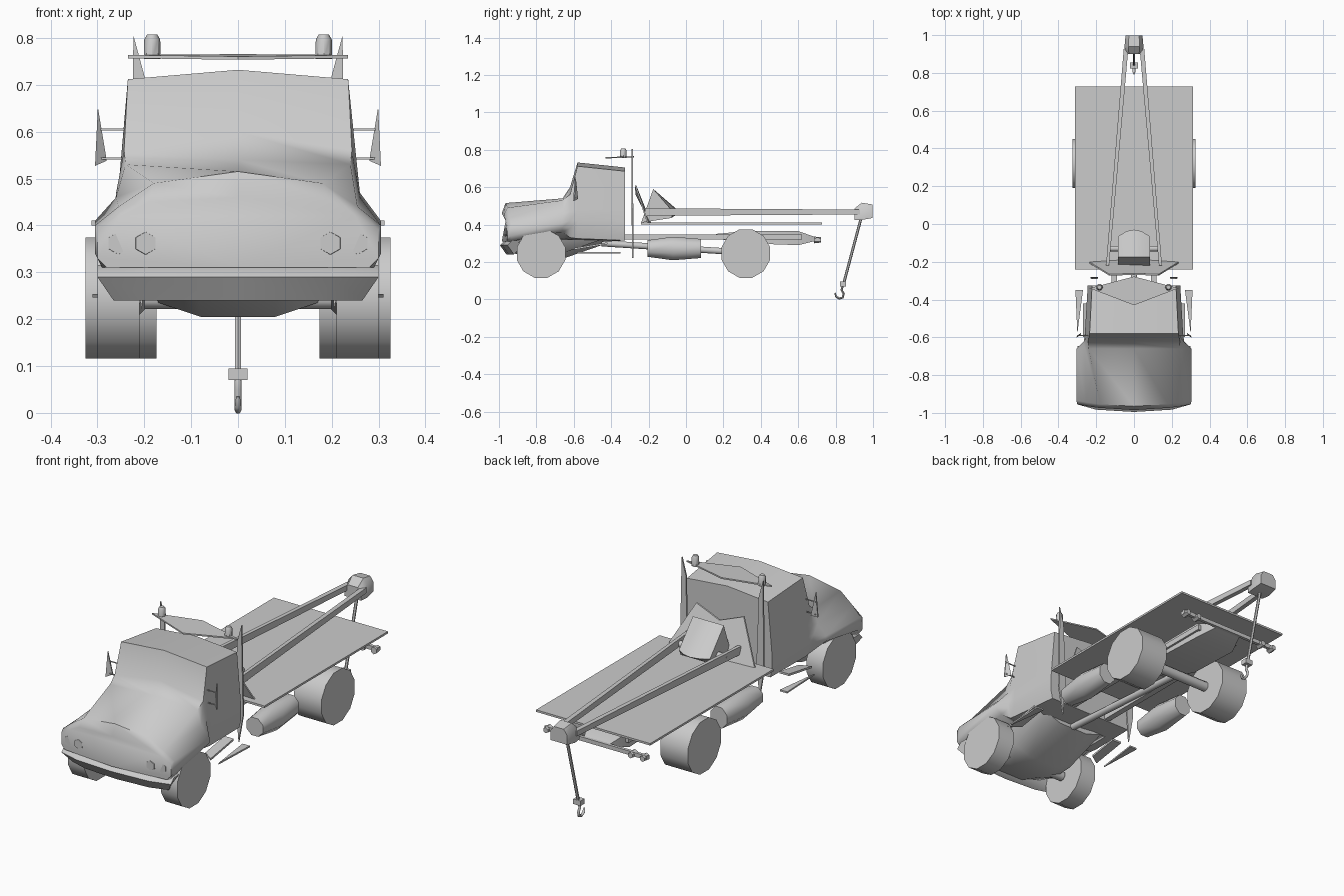
import bpy, bmesh, math
from mathutils import Vector

cube = bpy.data.objects.get("Cube")
if cube:
    bpy.data.objects.remove(cube, do_unlink=True)

grey = bpy.data.materials.new("plain_grey")
grey.use_nodes = True
grey.diffuse_color = (0.6, 0.6, 0.6, 1)
grey.node_tree.nodes["Principled BSDF"].inputs["Base Color"].default_value = (0.6, 0.6, 0.6, 1)


def finish(name, bm, angle=40):
    bmesh.ops.remove_doubles(bm, verts=bm.verts, dist=0.0005)
    bmesh.ops.recalc_face_normals(bm, faces=bm.faces)
    me = bpy.data.meshes.new(name)
    bm.to_mesh(me)
    bm.free()
    ob = bpy.data.objects.new(name, me)
    bpy.context.collection.objects.link(ob)
    me.materials.append(grey)
    bpy.ops.object.select_all(action='DESELECT')
    ob.select_set(True)
    bpy.context.view_layer.objects.active = ob
    bpy.ops.object.shade_smooth_by_angle(angle=math.radians(angle))
    return ob


def loft(name, rings, angle=40):
    """Skin a run of equal-length closed rings and cap both ends."""
    bm = bmesh.new()
    rows = [[bm.verts.new(p) for p in r] for r in rings]
    n = len(rows[0])
    for a, b in zip(rows, rows[1:]):
        for i in range(n):
            j = (i + 1) % n
            bm.faces.new((a[i], a[j], b[j], b[i]))
    bm.faces.new(rows[0])
    bm.faces.new(rows[-1])
    return finish(name, bm, angle)


def rod(name, a, b, r1, r2=None, sides=8, angle=50):
    """Round bar between two points."""
    a, b = Vector(a), Vector(b)
    q = (b - a).to_track_quat('Z', 'Y')
    rings = []
    for p, r in ((a, r1), (b, r1 if r2 is None else r2)):
        rings.append([p + q @ Vector((r * math.cos(t), r * math.sin(t), 0))
                      for t in (math.tau * (i + 0.5) / sides for i in range(sides))])
    return loft(name, rings, angle)


def box(name, x0, x1, y0, y1, z0, z1):
    return loft(name, [[(x0, y, z0), (x1, y, z0), (x1, y, z1), (x0, y, z1)] for y in (y0, y1)])


def plate(name, pts, thick):
    """Thin sheet from an outline, thickened along a vector."""
    t = Vector(thick)
    return loft(name, [[Vector(p) - t / 2 for p in pts], [Vector(p) + t / 2 for p in pts]])


def mirrored(half):
    """Half profile running bottom centre to top centre, closed over x = 0."""
    return half + [(-x, z) for x, z in reversed(half[1:-1])]


# Cab and bonnet: cross-sections along the length, bowed at the nose
cab = [
    (-0.985, [(0, .31), (.28, .31), (.30, .33), (.30, .39), (.25, .42), (.19, .45), (0, .46)]),
    (-0.965, [(0, .31), (.29, .31), (.305, .34), (.305, .40), (.255, .44), (.18, .49), (0, .515)]),
    (-0.66, [(0, .30), (.27, .36), (.305, .385), (.305, .41), (.26, .46), (.24, .53), (0, .54)]),
    (-0.62, [(0, .30), (.25, .33), (.262, .38), (.265, .42), (.26, .47), (.243, .56), (0, .60)]),
    (-0.58, [(0, .30), (.25, .325), (.26, .38), (.26, .42), (.255, .48), (.235, .712), (0, .732)]),
    (-0.325, [(0, .315), (.235, .315), (.245, .36), (.245, .42), (.24, .48), (.222, .685), (0, .705)]),
]
rings = []
for y, half in cab:
    bow = 0.03 if y < -0.9 else 0
    rings.append([(x, y + bow * (x / .3) ** 2, z) for x, z in mirrored(half)])
loft("cab", rings, 60)

# Front bumper, bowed across the width
rings = []
for x, w in ((-.30, .04), (-.2, .012), (0, 0), (.2, .012), (.30, .04)):
    s = .885
    rings.append([(x, -.97 + w, .315), (x, -.995 + w, .29), (x * s, -.96 + w, .24),
                  (x * s, -.90, .26), (x, -.89, .315)])
loft("front_bumper", rings, 60)

# Engine underside
loft("engine_pan", [[(x, y, z) for x, z in mirrored([(0, b), (.08, b), (.17, b + .03), (.2, .32), (0, .33)])]
                    for y, b in ((-.93, .25), (-.80, .205), (-.68, .21), (-.45, .29))], 60)

# Chassis, axles and tail
box("rear_light_bar", -.28, .28, .695, .71, .312, .332)
loft("tail_frame", [[(-w, y, a), (w, y, a), (w, y, b), (-w, y, b)] for y, w, a, b in
                    ((.16, .07, .325, .35), (.32, .11, .30, .365), (.60, .11, .29, .365), (.70, .07, .315, .33))])
rod("drive_shaft", (0, -.45, .30), (0, .32, .25), .018)
for name, y in (("front_axle", -.775), ("rear_axle", .32)):
    rod(name, (-.2, y, .245), (.2, y, .245), .025)

for s in (-1, 1):
    side = "left" if s > 0 else "right"
    # Wheels
    for end, y, inner, outer in (("front", -.775, .21, .30), ("rear", .32, .174, .325)):
        rod(f"{side}_{end}_wheel", (s * inner, y, .245), (s * outer, y, .245), .134, sides=12)

    # Headlights: pairs of domed hexagons
    for i, x in enumerate((.197, .255)):
        y = -.975 + .03 * (x / .3) ** 2
        rod(f"{side}_headlight_{i + 1}", (s * x, y + .03, .362), (s * x, y - .008, .362), .03, .024, 6)

    # Mirror on two arms
    for z in (.605, .543):
        rod(f"{side}_mirror_arm", (s * .24, -.59, z), (s * .30, -.59, z), .003, sides=4)
    plate(f"{side}_mirror", [(s * .299, -.592, .652), (s * .305, -.60, .527), (s * .28, -.58, .538)],
          (0, .006, 0))

    # Entry steps
    plate(f"{side}_lower_step", [(s * .30, -.58, .25), (s * .31, -.35, .25), (s * .27, -.35, .25)],
          (0, 0, .008))
    plate(f"{side}_upper_step", [(s * .27, -.60, .27), (s * .27, -.42, .30), (s * .22, -.42, .30),
                                 (s * .22, -.57, .275)], (0, 0, .01))

    # Tall pointed post behind the cab, and exhaust-side lower spike
    plate(f"{side}_cab_post", [(s * .223, -.288, .805), (s * .20, -.288, .72), (s * .19, -.285, .40),
                               (s * .205, -.285, .22), (s * .23, -.285, .36)], (0, .008, 0))

    # Fuel tank, tapering to both ends
    loft(f"{side}_fuel_tank", [[(s * (.235 + r * .065 * math.cos(t)), y, .272 + h * math.sin(t))
                                for t in (math.tau * (i + .5) / 8 for i in range(8))]
                               for y, r, h in ((-.205, .75, .048), (-.07, 1, .068), (.08, .75, .055))], 60)

    # Chassis rail
    box(f"{side}_chassis_rail", *sorted((s * .09, s * .12)), -.45, .62, .32, .347)

    # Rear lights
    for i, x in enumerate((.2, .265)):
        rod(f"{side}_rear_light_{i + 1}", (s * x, .685, .318), (s * x, .722, .318), .018, .014, 6)

    # Beacon on the light bar
    x = s * .183
    loft(f"{side}_beacon", [[(x + r * math.cos(t), -.335 + r * math.sin(t), z)
                             for t in (math.tau * i / 8 for i in range(8))]
                            for z, r in ((.755, .018), (.797, .017), (.807, .011))])

    # Boom arm
    loft(f"{side}_boom_arm", [[(s * x - w, y, z - h), (s * x + w, y, z - h), (s * x + w, y, z + h),
                               (s * x - w, y, z + h)] for x, y, z, w, h in
                              ((.14, -.22, .467, .008, .02), (.042, .93, .467, .012, .013))])

# Roof light bar: flat rhombus
plate("roof_light_bar", [(-.235, -.34, .76), (0, -.43, .757), (.235, -.34, .76), (0, -.278, .762)],
      (0, 0, .007))

# Flat bed
box("flat_bed", -.313, .313, -.24, .728, .40, .41)

# Sloped guard with swept wings behind the cab
plate("winch_guard", [(-.235, -.205, .41), (0, -.19, .41), (.235, -.205, .41), (.13, -.27, .61),
                      (0, -.265, .56), (-.13, -.27, .61)], (0, .008, 0))

# Winch body and its cross shaft
loft("winch_body", [[(x, y + d * (x * x), z) for y, z, d in
                     ((-.24, .41, 0), (-.175, .59, 0), (-.03, .465, -5), (-.08, .435, 0))]
                    for x in (-.085, -.04, 0, .04, .085)])
rod("winch_shaft", (-.14, -.13, .46), (.14, -.13, .46), .016)

# Boom head: chamfered block
loft("boom_head", [[(x, y, z) for x, z in mirrored([(0, b), (w, b), (w, t - .025), (w * .6, t), (0, t)])]
                   for y, w, b, t in ((.90, .045, .425, .485), (.94, .05, .425, .517), (.997, .045, .435, .507))])

# Cable, pulley block and hook
rod("cable", (0, .935, .43), (0, .843, .085), .0075, sides=6)
box("hook_block", -.02, .02, .823, .855, .07, .095)
curve = [(.838, .075), (.832, .05), (.843, .03), (.838, .01), (.82, .005), (.803, .014), (.796, .035)]
rings = []
for i, (y, z) in enumerate(curve):
    p, q = curve[max(i - 1, 0)], curve[min(i + 1, len(curve) - 1)]
    d = Vector((0, q[0] - p[0], q[1] - p[1])).normalized()
    n = Vector((0, -d.z, d.y))
    r = .004 if i == len(curve) - 1 else .007
    rings.append([Vector((0, y, z)) + r * (math.cos(t) * Vector((1, 0, 0)) + math.sin(t) * n)
                  for t in (math.tau * k / 6 for k in range(6))])
loft("hook", rings, 60)
